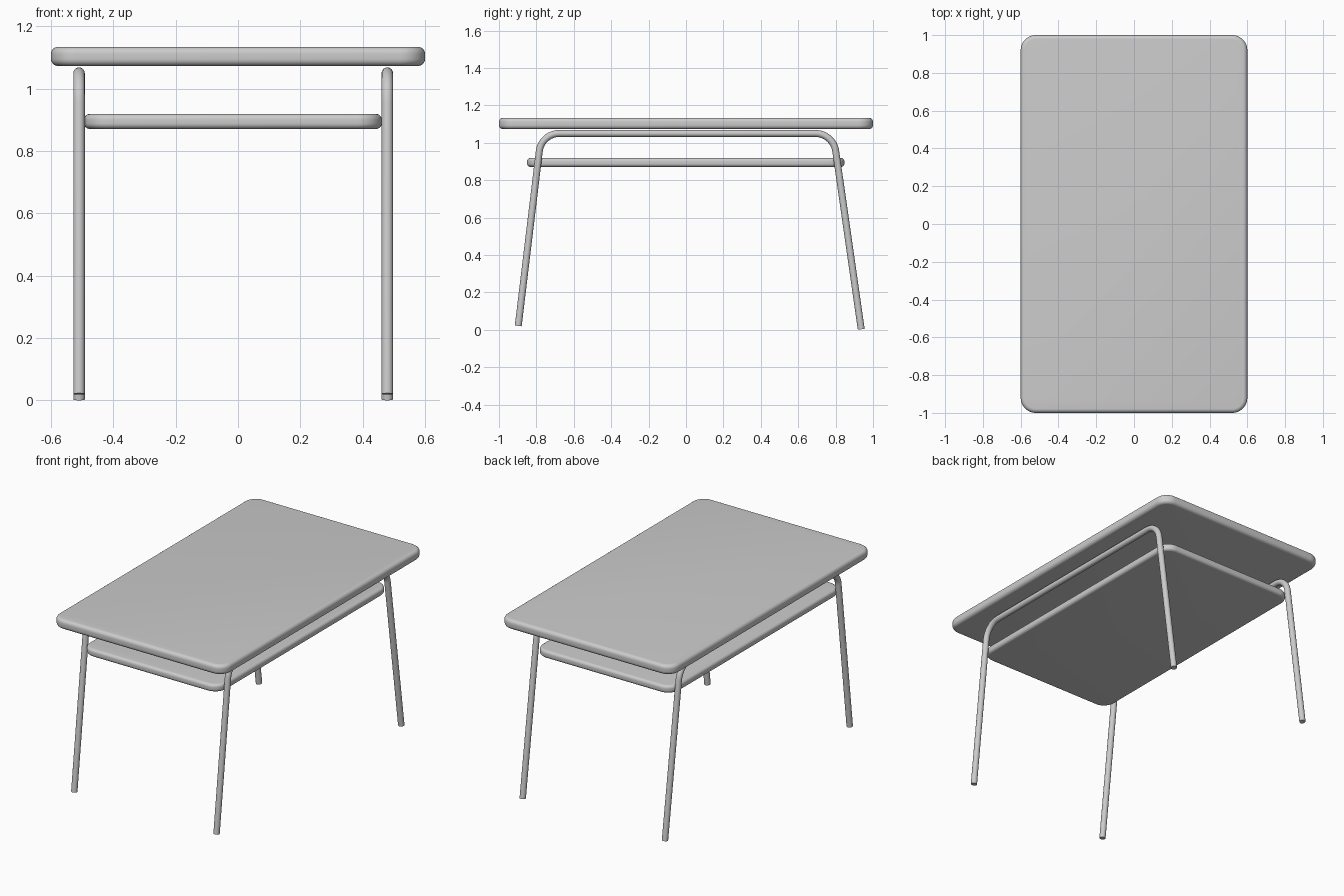
import bpy, bmesh
from mathutils import Vector

if "Cube" in bpy.data.objects:
    bpy.data.objects.remove(bpy.data.objects["Cube"])


def board(name, x0, x1, y0, y1, z0, z1, corner, edge):
    """Flat board with rounded corners and softened rims."""
    bm = bmesh.new()
    bmesh.ops.create_cube(bm, size=1)
    lo, hi = Vector((x0, y0, z0)), Vector((x1, y1, z1))
    for v in bm.verts:
        v.co = Vector([hi[i] if v.co[i] > 0 else lo[i] for i in range(3)])
    upright = [e for e in bm.edges
               if abs(e.verts[0].co.z - e.verts[1].co.z) > 1e-4]
    bmesh.ops.bevel(bm, geom=upright, offset=corner, segments=10,
                    profile=0.5, affect='EDGES')
    rims = [e for e in bm.edges
            if abs(e.verts[0].co.z - e.verts[1].co.z) < 1e-4]
    bmesh.ops.bevel(bm, geom=rims, offset=edge, segments=6,
                    profile=0.5, affect='EDGES')
    me = bpy.data.meshes.new(name)
    bm.to_mesh(me)
    bm.free()
    ob = bpy.data.objects.new(name, me)
    bpy.context.collection.objects.link(ob)
    smooth(ob)
    return ob


def smooth(ob):
    bpy.ops.object.select_all(action='DESELECT')
    ob.select_set(True)
    bpy.context.view_layer.objects.active = ob
    bpy.ops.object.shade_smooth_by_angle()


def leg_frame(name, x, radius):
    """Bent tube: two splayed legs joined by a top rail."""
    foot_a, foot_b = Vector((x, -0.897, 0.021)), Vector((x, 0.937, 0.003))
    bend_a, bend_b = Vector((x, -0.773, 1.05)), Vector((x, 0.787, 1.05))
    trim = 0.095
    path = [foot_a]
    for before, bend, after in ((foot_a, bend_a, bend_b),
                                (bend_a, bend_b, foot_b)):
        p = bend + (before - bend).normalized() * trim
        q = bend + (after - bend).normalized() * trim
        # circular fillet between p and q
        mid = (p + q) / 2
        half = (q - p).length / 2
        away = (mid - bend).length
        centre = bend + (mid - bend).normalized() * (away + half * half / away)
        r = (p - centre).length
        for i in range(13):
            d = (p - centre).normalized().slerp((q - centre).normalized(), i / 12)
            path.append(centre + d * r)
    path.append(foot_b)

    cu = bpy.data.curves.new(name, 'CURVE')
    cu.dimensions = '3D'
    cu.bevel_depth = radius
    cu.bevel_resolution = 6
    cu.use_fill_caps = True
    sp = cu.splines.new('POLY')
    sp.points.add(len(path) - 1)
    for pt, co in zip(sp.points, path):
        pt.co = (*co, 1)
    ob = bpy.data.objects.new(name, cu)
    bpy.context.collection.objects.link(ob)
    bpy.ops.object.select_all(action='DESELECT')
    ob.select_set(True)
    bpy.context.view_layer.objects.active = ob
    bpy.ops.object.convert(target='MESH')
    smooth(bpy.context.view_layer.objects.active)


# Table top and lower shelf
board("table_top", -0.6, 0.6, -1, 1, 1.073, 1.134, 0.08, 0.022)
board("shelf", -0.494, 0.461, -0.85, 0.847, 0.871, 0.919, 0.08, 0.018)

# Bent tube leg frames on both sides
leg_frame("left_leg_frame", -0.51, 0.0185)
leg_frame("right_leg_frame", 0.479, 0.0185)
